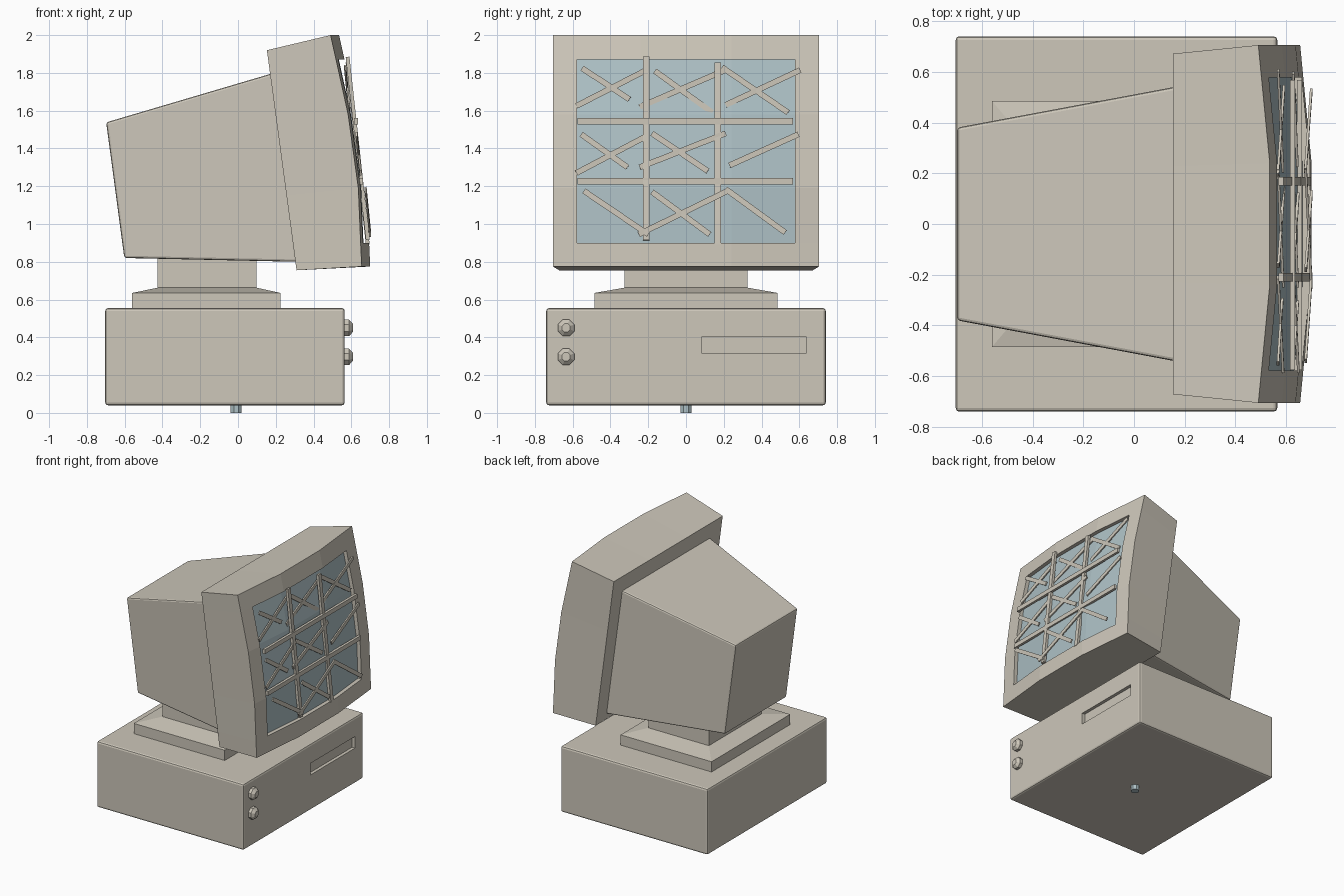
import bpy, bmesh, math
from mathutils import Vector

if "Cube" in bpy.data.objects:
    bpy.data.objects.remove(bpy.data.objects["Cube"])


def material(name, rgb):
    m = bpy.data.materials.new(name)
    m.diffuse_color = (*rgb, 1)
    m.use_nodes = True
    m.node_tree.nodes["Principled BSDF"].inputs["Base Color"].default_value = m.diffuse_color
    return m


BEIGE = material("beige plastic", (0.61, 0.57, 0.49))
GLASS = material("blue grey glass", (0.42, 0.53, 0.56))


def make(name, verts, faces, mat, bevel=0):
    me = bpy.data.meshes.new(name)
    bm = bmesh.new()
    vs = [bm.verts.new(v) for v in verts]
    for f in faces:
        bm.faces.new([vs[i] for i in f])
    bmesh.ops.recalc_face_normals(bm, faces=bm.faces)
    bm.to_mesh(me)
    bm.free()
    me.materials.append(mat)
    ob = bpy.data.objects.new(name, me)
    bpy.context.collection.objects.link(ob)
    if bevel:
        b = ob.modifiers.new("bevel", 'BEVEL')
        b.width, b.segments = bevel, 2
    return ob


def loft(name, rings, mat, bevel=0):
    """Skin a closed solid through rings of equal length."""
    n = len(rings[0])
    faces = [list(range(n)), [(len(rings) - 1) * n + i for i in range(n)]]
    for r in range(len(rings) - 1):
        for i in range(n):
            j = (i + 1) % n
            faces.append([r*n + i, r*n + j, r*n + n + j, r*n + n + i])
    return make(name, [v for ring in rings for v in ring], faces, mat, bevel)


def rect(x0, x1, y, z, yc=0):
    return [(x0, yc - y, z), (x1, yc - y, z), (x1, yc + y, z), (x0, yc + y, z)]


def bar(name, a, b, width, thick, mat):
    """Thin strip between two points, its flat side facing the front of the screen."""
    a, b = Vector(a), Vector(b)
    d = (b - a).normalized()
    side = d.cross(Vector((1, 0, 0))).normalized() * width / 2
    out = side.cross(d).normalized() * thick / 2
    loft(name, [[p + side + out, p - side + out, p - side - out, p + side - out]
                for p in (a, b)], mat)


# Computer case with a recessed drive slot
case = loft("case", [rect(-0.703, 0.565, 0.74, 0.04), rect(-0.703, 0.565, 0.74, 0.555)],
            BEIGE, 0.015)
cutter = loft("drive_slot_cutter", [rect(0.54, 0.6, 0.275, 0.315, 0.36),
                                    rect(0.54, 0.6, 0.275, 0.405, 0.36)], BEIGE)
cutter.hide_render = True
cutter.hide_set(True)
cut = case.modifiers.new("drive_slot", 'BOOLEAN')
cut.operation, cut.object, cut.solver = 'DIFFERENCE', cutter, 'EXACT'


# Knobs and the small foot
def circle(r, n, f):
    return [f(r * math.cos(2*math.pi*(i + .5)/n), r * math.sin(2*math.pi*(i + .5)/n))
            for i in range(n)]


for k, z in enumerate((0.45, 0.297)):
    loft(f"knob_{k + 1}", [circle(r, 8, lambda u, v, x=x: (x, u - 0.635, z + v))
                           for x, r in ((0.555, 0.047), (0.588, 0.047), (0.608, 0.024))], BEIGE)
loft("foot", [circle(0.032, 8, lambda u, v, z=z: (u - 0.01, v, z)) for z in (0, 0.05)], GLASS)

# Stepped stand
loft("stand", [rect(-0.56, 0.225, 0.485, 0.55), rect(-0.56, 0.225, 0.485, 0.635),
               rect(-0.425, 0.097, 0.325, 0.663), rect(-0.425, 0.097, 0.325, 0.83)], BEIGE)

# Tapered tube housing
loft("tube_housing", [
    [(-0.698, -0.38, 1.538), (-0.698, 0.38, 1.538), (-0.602, 0.38, 0.82), (-0.602, -0.38, 0.82)],
    [(0.20, -0.548, 1.803), (0.20, 0.548, 1.803), (0.31, 0.548, 0.80), (0.31, -0.548, 0.80)]],
    BEIGE, 0.012)

# Bulged screen surround: a grid of y and z lines, open in the middle
YS = (-0.705, -0.578, -0.24, 0.24, 0.578, 0.705)
ZS = (0.775, 0.90, 1.19, 1.58, 1.87, 2.0)
EDGE_X = (0.655, 0.649, 0.637, 0.583, 0.519, 0.49)


def front(i, j, inset=0):
    bulge = 0.045 * min(1, (0.705 - abs(YS[i])) / 0.465)
    return (EDGE_X[j] + bulge - inset, YS[i], ZS[j])


def back(i, j):
    t = (ZS[j] - ZS[0]) / (ZS[-1] - ZS[0])
    return (0.31 - 0.157 * t, YS[i] * 0.952, 0.755 + 1.165 * t)


def ring(k):
    a, b = k, 5 - k
    return ([(i, a) for i in range(a, b)] + [(b, j) for j in range(a, b)] +
            [(i, b) for i in range(b, a, -1)] + [(a, j) for j in range(b, a, -1)])


def cell(i, j):
    return [i*6 + j, i*6 + 6 + j, i*6 + 7 + j, i*6 + j + 1]


verts = [front(i, j) for i in range(6) for j in range(6)]
faces = [cell(i, j) for i in range(5) for j in range(5) if i in (0, 4) or j in (0, 4)]
for k, place in ((0, back), (1, lambda i, j: front(i, j, 0.034))):
    loop, start = ring(k), len(verts)
    n = len(loop)
    verts += [place(i, j) for i, j in loop]
    for p in range(n):
        q = (p + 1) % n
        (a, b), (c, d) = loop[p], loop[q]
        faces.append([a*6 + b, c*6 + d, start + q, start + p])
    if k == 0:
        faces.append(list(range(start, start + n)))
make("screen_surround", verts, faces, BEIGE)

# Curved glass
make("screen_glass", [front(i, j, 0.03) for i in range(6) for j in range(6)],
     [cell(i, j) for i in range(1, 4) for j in range(1, 4)], GLASS)

# Upright and level bars over the glass
for k, (y, z0, z1) in enumerate(((-0.21, 0.915, 1.885), (0.168, 0.89, 1.855))):
    bar(f"upright_bar_{k + 1}", (0.687, y, z0), (0.58, y, z1), 0.034, 0.02, BEIGE)
for k, (x, z) in enumerate(((0.624, 1.545), (0.652, 1.227))):
    bar(f"level_bar_{k + 1}", (x, -0.575, z), (x, 0.567, z), 0.034, 0.02, BEIGE)

# Crossed diagonal strips, row by row: height, depth, then y/z ends
ROWS = (
    (1.72, 0.578, ((-.55, 1.825, -.30, 1.66), (-.58, 1.625, -.21, 1.815), (-.165, 1.81, .14, 1.59),
                   (-.245, 1.62, .22, 1.82), (.19, 1.83, .54, 1.59), (.21, 1.63, .605, 1.815))),
    (1.38, 0.637, ((-.555, 1.475, -.31, 1.30), (-.58, 1.27, -.21, 1.465), (-.18, 1.48, .115, 1.28),
                   (-.245, 1.30, .21, 1.48), (.23, 1.31, .595, 1.475))),
    (1.06, 0.688, ((-.54, 1.175, -.20, .945), (-.25, .945, .23, 1.18), (-.18, 1.17, .125, .945),
                   (.21, 1.185, .525, .955))))
for r, (zc, x, strips) in enumerate(ROWS):
    for k, (y0, z0, y1, z1) in enumerate(strips):
        bar(f"diagonal_strip_{r + 1}_{k + 1}", (x - 0.1 * (z0 - zc), y0, z0),
            (x - 0.1 * (z1 - zc), y1, z1), 0.03, 0.01, BEIGE)
